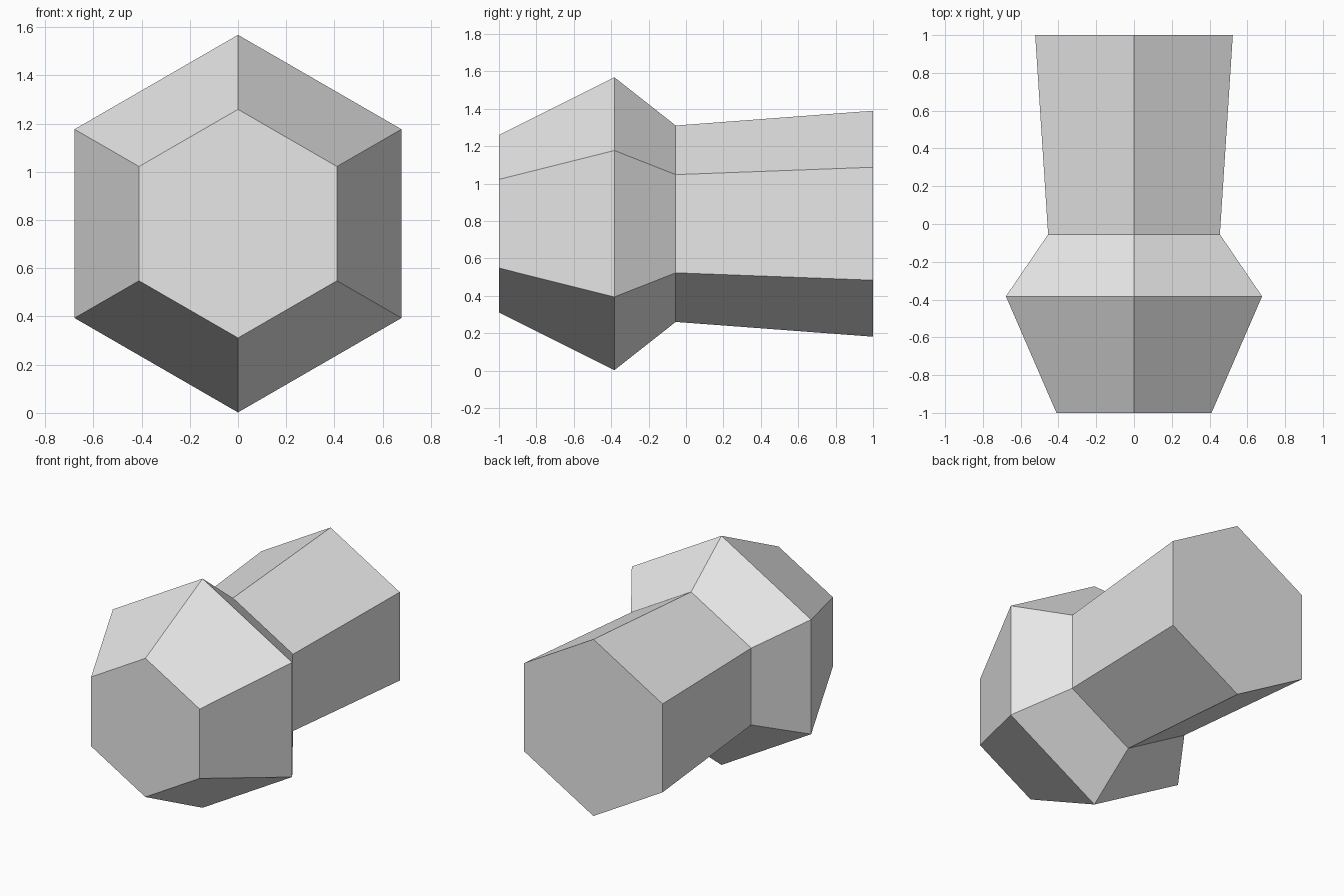
import bpy
import bmesh
from math import cos, sin, pi

if "Cube" in bpy.data.objects:
    bpy.data.objects.remove(bpy.data.objects["Cube"], do_unlink=True)

SIDES = 6
AXIS_Z = 0.785

# Single plain grey
grey = bpy.data.materials.new("plain_grey")
grey.use_nodes = True
colour = (0.8, 0.8, 0.8, 1.0)
grey.diffuse_color = colour
grey.node_tree.nodes["Principled BSDF"].inputs["Base Color"].default_value = colour

# Hexagonal sections along the length: (y, radius)
profile = [
    (-1.0, 0.474),    # front end of the head
    (-0.383, 0.783),  # widest ridge of the head
    (-0.055, 0.525),  # neck
    (1.0, 0.604),     # rear end of the flared shaft
]


def hexagon_ring(bm, y, radius):
    angles = [pi / 2 + 2 * pi * i / SIDES for i in range(SIDES)]
    return [bm.verts.new((radius * cos(a), y, AXIS_Z + radius * sin(a)))
            for a in angles]


# Loft the sections and close both ends
bm = bmesh.new()
rings = [hexagon_ring(bm, y, r) for y, r in profile]
for a, b in zip(rings, rings[1:]):
    for i in range(SIDES):
        j = (i + 1) % SIDES
        bm.faces.new((a[i], a[j], b[j], b[i]))
bm.faces.new(rings[0])
bm.faces.new(rings[-1])
bmesh.ops.recalc_face_normals(bm, faces=bm.faces)

mesh = bpy.data.meshes.new("hexagonal_head_and_shaft")
bm.to_mesh(mesh)
bm.free()
mesh.materials.append(grey)
body = bpy.data.objects.new("hexagonal_head_and_shaft", mesh)
bpy.context.collection.objects.link(body)
